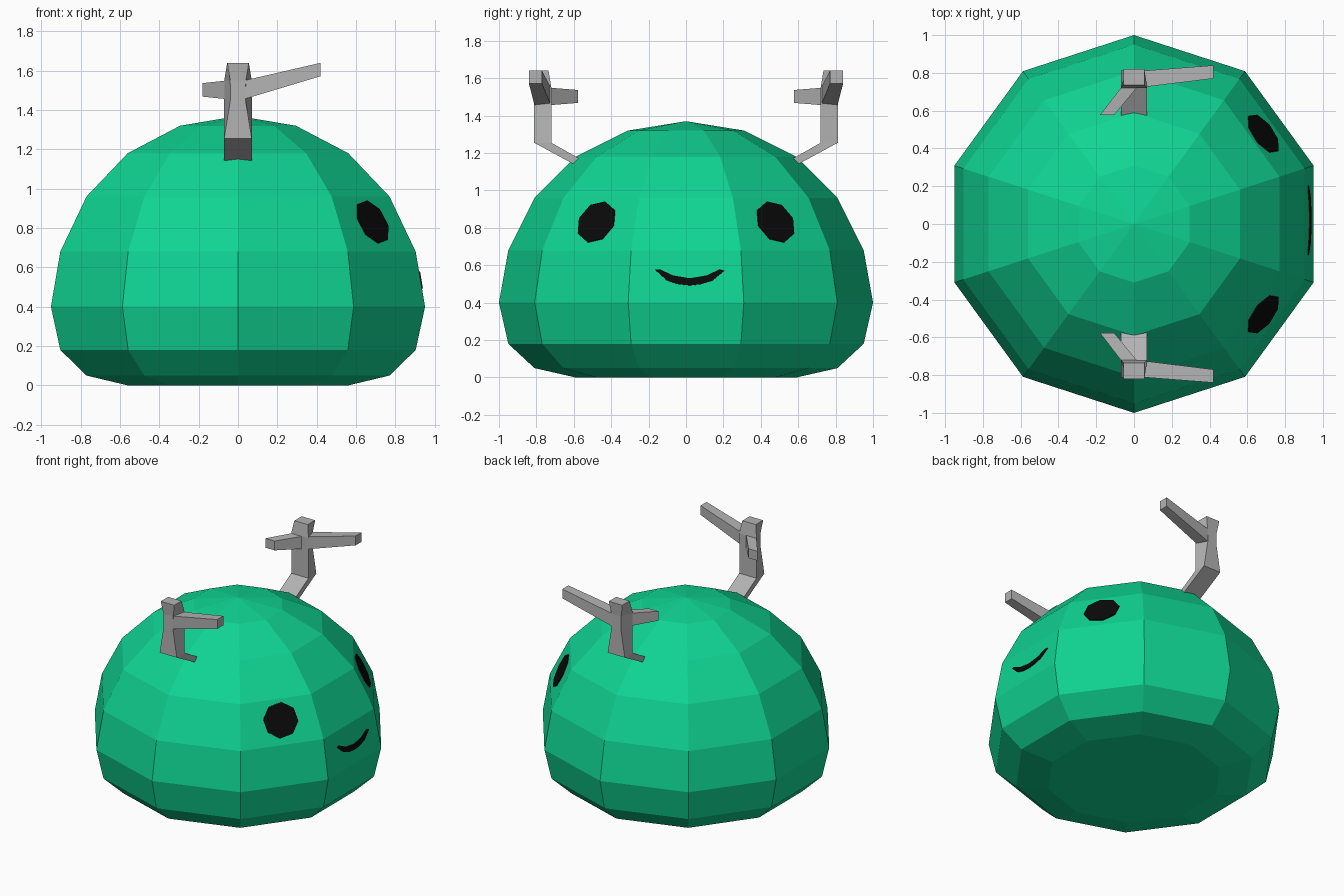
import bpy, bmesh, math
from mathutils import Vector

if "Cube" in bpy.data.objects:
    bpy.data.objects.remove(bpy.data.objects["Cube"], do_unlink=True)


def material(name, rgb):
    m = bpy.data.materials.new(name)
    m.use_nodes = True
    m.diffuse_color = (*rgb, 1)
    m.node_tree.nodes["Principled BSDF"].inputs["Base Color"].default_value = (*rgb, 1)
    return m


GREEN = material("slime_green", (0.005, 0.66, 0.29))
GREY = material("antler_grey", (0.45, 0.45, 0.45))
BLACK = material("face_black", (0.003, 0.003, 0.003))


def finish(bm, name, mat):
    bmesh.ops.recalc_face_normals(bm, faces=bm.faces[:])
    me = bpy.data.meshes.new(name)
    bm.to_mesh(me)
    bm.free()
    me.materials.append(mat)
    ob = bpy.data.objects.new(name, me)
    bpy.context.collection.objects.link(ob)
    return ob


def loft(bm, rings):
    """Skin a list of closed point rings and cap both ends."""
    vs = [[bm.verts.new(p) for p in r] for r in rings]
    n = len(vs[0])
    for a, b in zip(vs, vs[1:]):
        for i in range(n):
            j = (i + 1) % n
            bm.faces.new((a[i], a[j], b[j], b[i]))
    bm.faces.new(vs[0])
    bm.faces.new(vs[-1])


def plate(name, outline, normal, mat, thick=0.008):
    """Thin plate whose outer face is the outline."""
    bm = bmesh.new()
    loft(bm, [[p - normal * thick for p in outline], outline])
    return finish(bm, name, mat)


# Body: ten-sided dome with a pointed crown and flat base
profile = [(0.59, 0), (0.81, 0.05), (0.95, 0.18), (1.0, 0.40), (0.95, 0.68),
           (0.81, 0.96), (0.59, 1.18), (0.31, 1.32)]
bm = bmesh.new()
loft(bm, [[(r * math.cos(math.radians(18 + 36 * k)),
            r * math.sin(math.radians(18 + 36 * k)), z) for k in range(10)]
          for r, z in profile])
crown = max(bm.faces, key=lambda f: f.calc_center_median().z)
tip = bmesh.ops.poke(bm, faces=[crown])["verts"][0]
tip.co.z = 1.37
finish(bm, "body", GREEN)

# Eyes: octagons lying on the sloped facets beside the mouth
for side, name in ((1, "back_eye"), (-1, "front_eye")):
    a = math.radians(36)
    out = Vector((math.cos(a), side * math.sin(a), 0))
    across = Vector((-math.sin(a), side * math.cos(a), 0))
    up = (Vector((0, 0, 0.28)) - out * 0.133).normalized()
    normal = (out * 0.28 + Vector((0, 0, 0.133))).normalized()
    centre = out * 0.833 - across * 0.015 + Vector((0, 0, 0.83)) + normal * 0.006
    ring = [centre + 0.122 * (across * math.cos(t) + up * math.sin(t))
            for t in (math.radians(10 + 45 * k) for k in range(8))]
    plate(name, ring, normal, BLACK)

# Mouth: a smiling crescent on the +x facet
smile = [(-0.165, 0.575), (-0.14, 0.578), (-0.07, 0.545), (0.02, 0.53), (0.11, 0.545),
         (0.18, 0.578), (0.205, 0.57), (0.14, 0.517), (0.075, 0.498), (0.02, 0.492),
         (-0.04, 0.498), (-0.10, 0.517)]
slope = 0.0476 / 0.28
normal = Vector((1, 0, slope)).normalized()
plate("mouth", [Vector((0.951 - slope * (z - 0.4), y, z)) + normal * 0.005
                for y, z in smile], normal, BLACK)

# Antlers: bent stem, a long branch to +x and a short one slanting inward
# Stem rings: inner half width, inner y, inner z, outer half width, outer y, outer z
stem = [(0.07, 0.57, 1.17, 0.07, 0.60, 1.14), (0.07, 0.72, 1.255, 0.07, 0.812, 1.255),
        (0.07, 0.72, 1.46, 0.037, 0.812, 1.46), (0.07, 0.72, 1.55, 0.04, 0.812, 1.55),
        (0.055, 0.735, 1.64, 0.055, 0.82, 1.64)]
for side, name in ((1, "back_antler"), (-1, "front_antler")):
    bm = bmesh.new()
    loft(bm, [[(-wi, side * yi, zi), (wi, side * yi, zi),
               (wo, side * yo, zo), (-wo, side * yo, zo)]
              for wi, yi, zi, wo, yo, zo in stem])
    # Long branch
    loft(bm, [[(x, side * y0, z0), (x, side * y1, z0), (x, side * y1, z1), (x, side * y0, z1)]
              for x, y0, y1, z0, z1 in ((0.03, 0.722, 0.81, 1.455, 1.55),
                                        (0.42, 0.77, 0.84, 1.572, 1.64))])
    # Short branch
    loft(bm, [[(x0, side * y, z0), (x1, side * y, z0), (x1, side * y, z1), (x0, side * y, z1)]
              for x0, x1, y, z0, z1 in ((-0.055, 0.03, 0.74, 1.455, 1.55),
                                        (-0.18, -0.105, 0.577, 1.468, 1.537))])
    finish(bm, name, GREY)
